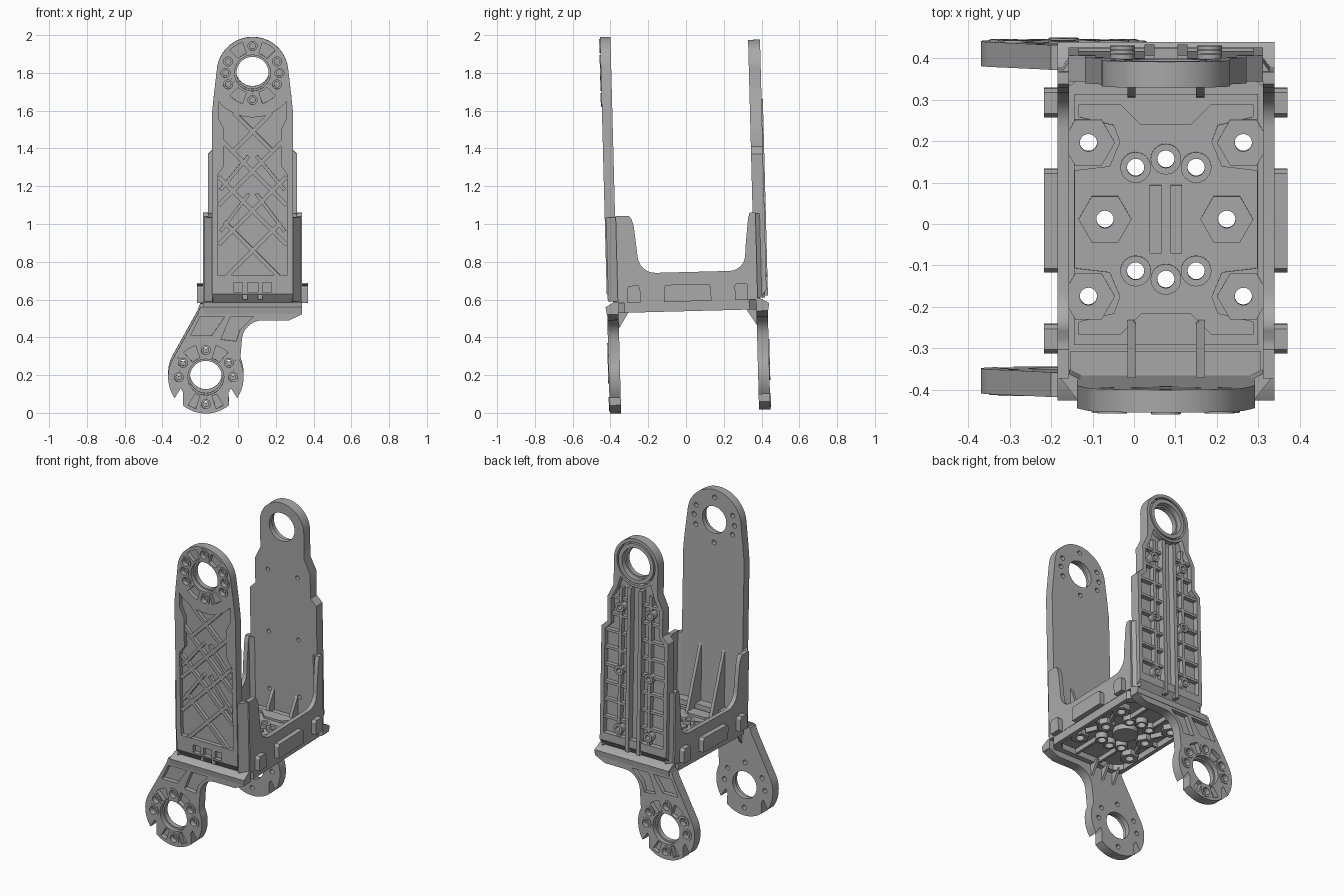
import bpy, bmesh
from math import sin, cos, radians

if "Cube" in bpy.data.objects:
    bpy.data.objects.remove(bpy.data.objects["Cube"])

grey = bpy.data.materials.new("matte grey plastic")
grey.use_nodes = True
COLOUR = (0.4, 0.4, 0.4, 1)
grey.diffuse_color = COLOUR
grey.node_tree.nodes["Principled BSDF"].inputs["Base Color"].default_value = COLOUR

C = 0.077       # x of the frame's mirror line
TILT = 0.026    # slight backward lean of the whole frame
HEAD = (C, 1.82)
FOOT = (-0.17, 0.21)
parts = []


# 2D loop helpers
def arc(c, r, a0, a1, n=24):
    return [(c[0] + r * cos(radians(a0 + (a1 - a0) * i / n)),
             c[1] + r * sin(radians(a0 + (a1 - a0) * i / n))) for i in range(n + 1)]


def circle(c, r, n=32):
    return arc(c, r, 0, 360, n)[:-1]


def polar(c, r, a):
    return (c[0] + r * cos(radians(a)), c[1] + r * sin(radians(a)))


def rect(x0, y0, x1, y1):
    return [(x0, y0), (x1, y0), (x1, y1), (x0, y1)]


def flip(loop):
    return [(2 * C - x, y) for x, y in reversed(loop)]


def sym(half):
    """Close a right-hand half outline, given as offsets from the mirror line."""
    right = [(C + x, y) for x, y in half]
    return right + flip(right)


def sector(c, r0, r1, a0, a1):
    return arc(c, r0, a0, a1, 6) + arc(c, r1, a1, a0, 6)


def bar(p, q, w):
    dx, dy = q[0] - p[0], q[1] - p[1]
    k = w / 2 / (dx * dx + dy * dy) ** 0.5
    ox, oy = -dy * k, dx * k
    return [(p[0] + ox, p[1] + oy), (q[0] + ox, q[1] + oy),
            (q[0] - ox, q[1] - oy), (p[0] - ox, p[1] - oy)]


def part(name, layers):
    """Build one object from extruded sheets: (axis, low, high, loops), inner loops are holes."""
    bm = bmesh.new()
    for axis, lo, hi, loops in layers:
        cu = bpy.data.curves.new("sheet", "CURVE")
        cu.dimensions, cu.fill_mode, cu.extrude = "2D", "BOTH", abs(hi - lo) / 2
        for loop in loops:
            s = cu.splines.new("POLY")
            s.points.add(len(loop) - 1)
            for p, (u, v) in zip(s.points, loop):
                p.co = (u, v, 0, 1)
            s.use_cyclic_u = True
        tmp = bpy.data.objects.new("sheet", cu)
        me = bpy.data.meshes.new_from_object(tmp)
        for v in me.vertices:
            a, b, w = v.co.x, v.co.y, v.co.z + (lo + hi) / 2
            v.co = {"x": (w, a, b), "y": (a, w, b), "z": (a, b, w)}[axis]
        bm.from_mesh(me)
        bpy.data.objects.remove(tmp)
        bpy.data.curves.remove(cu)
        bpy.data.meshes.remove(me)
    bmesh.ops.remove_doubles(bm, verts=bm.verts, dist=0.00005)
    bmesh.ops.recalc_face_normals(bm, faces=bm.faces)
    for v in bm.verts:
        x, y, z = v.co
        v.co = (x, y - TILT * z, z + TILT * y - 0.01)
    me = bpy.data.meshes.new(name)
    bm.to_mesh(me)
    bm.free()
    me.materials.append(grey)
    ob = bpy.data.objects.new(name, me)
    bpy.context.scene.collection.objects.link(ob)
    parts.append(ob)


# Front plate: smooth inside, framed cross lattice outside
bolts = [polar(HEAD, 0.143, a) for a in (90, 270, 25, 155, 0, 180, -25, 205)]
pockets = [sector(HEAD, 0.108, 0.17, a, b) for a, b in ((45, 72), (108, 135), (225, 252), (288, 315))]
outline = sym([(0.215, 0.65), (0.215, 1.6), (0.205, 1.7)] + [(x - C, z) for x, z in arc(HEAD, 0.19, 10, 88)])
panel = sym([(0.185, 0.75), (0.185, 1.28), (0.15, 1.33), (0.15, 1.52), (0.18, 1.58), (0.18, 1.67)]
            + [(x - C, z) for x, z in arc(HEAD, 0.235, -45, -88, 8)])
window = rect(C - 0.1, 0.66, C + 0.1, 0.71)
front = [("y", -0.378, -0.348, [outline, circle(HEAD, 0.085)] + [circle(b, 0.015, 12) for b in bolts]),
         ("y", -0.403, -0.378, [outline, panel, window, circle(HEAD, 0.095)] + pockets
          + [circle(b, 0.026, 16) for b in bolts])]
front += [("y", -0.408, -0.375, [circle(b, 0.036, 20), circle(b, 0.024, 20)]) for b in bolts]
for z, r in ((0.88, 0.15), (1.09, 0.18), (1.3, 0.18), (1.51, 0.1)):
    for s in (-1, 1):
        front.append(("y", -0.4, -0.375, [bar((C - r, z - s * r), (C + r, z + s * r), 0.022)]))
for s in (-1, 1):
    front += [("y", -0.4, -0.375, [bar((C + s * 0.17, 1.2), (C + s * 0.02, 1.38), 0.018)]),
              ("y", -0.4, -0.375, [bar((C + s * 0.17, 0.98), (C + s * 0.02, 1.18), 0.018)]),
              ("y", -0.4, -0.37, [rect(C + s * 0.04 - 0.012, 0.62, C + s * 0.04 + 0.012, 0.72)])]
front.append(("x", C - 0.215, C + 0.215, [[(-0.403, 0.65), (-0.348, 0.65), (-0.348, 0.6), (-0.365, 0.6)]]))
part("front_plate", front)

# Back plate: stepped outline, ribbed outside
def stepped(d, bottom):
    half = [(0.235 - d, bottom), (0.235 - d, 1.37 - d / 2), (0.195 - d, 1.41 - d / 2), (0.195 - d, 1.57 - d / 2),
            (0.155 - d, 1.65 - d / 2)]
    return half


back_outline = sym(stepped(0, 0.65) + [(x - C, z) for x, z in arc(HEAD, 0.155, 0, 88)])
back_panel = sym(stepped(0.025, 0.7) + [(x - C, z) for x, z in arc(HEAD, 0.15, -45, -88, 8)])
screws = [(C + s * 0.105, z) for s in (-1, 1) for z in (0.75, 1.12, 1.52)]
back = [("y", 0.38, 0.41, [back_outline, circle(HEAD, 0.09)] + [circle(p, 0.013, 12) for p in screws]),
        ("y", 0.41, 0.443, [back_outline, back_panel, circle(HEAD, 0.135), circle(HEAD, 0.125), circle(HEAD, 0.1)])]
back += [("y", 0.405, 0.45, [circle(p, 0.03, 16), circle(p, 0.015, 16)]) for p in screws]
for s in (-1, 1):
    back.append(("y", 0.405, 0.45, [rect(C + s * 0.04 - 0.012, 0.62, C + s * 0.04 + 0.012, 1.66)]))
    for z0, z1 in ((0.68, 0.73), (0.77, 1.1), (1.14, 1.5), (1.54, 1.64)):
        back.append(("y", 0.405, 0.44, [rect(C + s * 0.105 - 0.01, z0, C + s * 0.105 + 0.01, z1)]))
    for i in range(8):
        z = 0.8 + i * 0.11
        end = C + s * (0.22 if z < 1.36 else 0.18)
        back.append(("y", 0.405, 0.438, [bar((C + s * 0.04, z), (end, z), 0.016)]))
back.append(("x", C - 0.235, C + 0.235, [[(0.443, 0.65), (0.38, 0.65), (0.38, 0.6), (0.4, 0.6)]]))
part("back_plate", back)

# Side walls with a wide U opening, edge clips and chamfered corners
wall = ([(-0.345, 0.6), (0.395, 0.6), (0.395, 1.06), (0.365, 1.06), (0.355, 1.03), (0.34, 0.9)]
        + arc((0.25, 0.84), 0.085, 0, -90, 8) + arc((-0.14, 0.85), 0.095, 270, 180, 8)
        + [(-0.25, 1.0), (-0.26, 1.04), (-0.275, 1.06), (-0.345, 1.06)])
corners = [[(-0.185, -0.335), (-0.155, -0.335), (-0.125, -0.35), (-0.136, -0.398)],
           [(-0.185, 0.38), (-0.155, 0.36), (-0.13, 0.38), (-0.145, 0.435)]]
for name, x0, x1, side in (("right_wall", -0.185, -0.157, -1), ("left_wall", 0.311, 0.339, 1)):
    layers = [("x", x0, x1, [wall])]
    for c in corners:
        layers.append(("z", 0.61, 1.055, [c if side < 0 else flip(c)]))
    part(name, layers)
    a, b = (-0.217, -0.17) if side < 0 else (0.324, 0.37)
    part(name.replace("wall", "clips"),
         [("x", a, b, [[(y0, 0.6), (y1, 0.6), (y1, 0.675), (y1 - 0.01, 0.69), (y0 + 0.01, 0.69), (y0, 0.675)]])
          for y0, y1 in ((-0.295, -0.225), (-0.1, 0.15), (0.275, 0.345))])

# Floor with hexagonal bosses and a raised maze of pads
outer_holes = [(C + s * 0.187, y) for s in (-1, 1) for y in (0.213, -0.158)] + [(C - 0.147, 0.028), (C + 0.147, 0.028)]
inner_holes = [(C + dx, 0.028 + s * (0.145 if dx == 0 else 0.125)) for s in (-1, 1) for dx in (-0.073, 0, 0.073)]
holes = [circle(p, 0.021, 20) for p in outer_holes + inner_holes]
base = sym([(0.21, -0.36), (0.26, -0.31), (0.26, 0.35), (0.21, 0.4)])
maze = sym([(0.06, -0.2), (0.11, -0.25), (0.21, -0.25), (0.21, -0.22), (0.125, -0.2), (0.11, -0.16), (0.135, -0.1),
            (0.22, -0.09), (0.22, 0.145), (0.135, 0.155), (0.11, 0.215), (0.125, 0.255), (0.21, 0.275),
            (0.21, 0.305), (0.11, 0.305), (0.06, 0.255)])
floor = [("z", 0.585, 0.622, [base] + holes),
         ("z", 0.622, 0.636, [sym([(0.222, -0.275), (0.222, 0.33)]), maze] + [circle(p, 0.03, 20) for p in outer_holes[:4]])]
floor += [("z", 0.62, 0.645, [circle(p, 0.064, 6), circle(p, 0.021, 20)]) for p in outer_holes]
floor += [("z", 0.62, 0.64, [circle(p, 0.037, 24), circle(p, 0.021, 20)]) for p in inner_holes]
floor += [("z", 0.62, 0.636, [rect(C + s * 0.025 - 0.014, -0.055, C + s * 0.025 + 0.014, 0.11)]) for s in (-1, 1)]
floor += [("z", 0.61, 0.66, [rect(C - 0.23, -0.35, C + 0.23, -0.29)])]
for s in (-1, 1):
    x = C + s * 0.083
    floor += [("x", x - 0.01, x + 0.01, [[(-0.35, 0.62), (-0.215, 0.62), (-0.235, 0.68), (-0.345, 1.02)]]),
              ("x", x - 0.01, x + 0.01, [[(0.385, 0.62), (0.32, 0.62), (0.325, 0.66), (0.385, 0.76)]])]
part("floor", floor)

# Underside bracket: rim, bosses, hub and ribs
under = [("z", 0.548, 0.6, [base, sym([(0.19, -0.31), (0.235, -0.27), (0.235, 0.31), (0.19, 0.35)])]),
         ("z", 0.552, 0.59, [circle((C, 0.028), 0.075)])]
under += [("z", 0.55, 0.59, [circle(p, 0.055, 6), circle(p, 0.025, 20)]) for p in outer_holes]
under += [("z", 0.55, 0.59, [circle(p, 0.037, 24), circle(p, 0.025, 20)]) for p in inner_holes]
for s in (-1, 1):
    for p, q in (((0.083, -0.33), (0.083, -0.13)), ((0.083, 0.18), (0.083, 0.37)), ((0.19, -0.1), (0.15, -0.02)),
                 ((0.19, 0.16), (0.15, 0.08)), ((0.2, 0.028), (0.25, 0.028)), ((0.22, 0.213), (0.25, 0.213)),
                 ((0.22, -0.158), (0.25, -0.158))):
        under.append(("z", 0.555, 0.59, [bar((C + s * p[0], p[1]), (C + s * q[0], q[1]), 0.016)]))
part("underside_bracket", under)

# Offset legs with a bored, slotted foot
foot_bolts = [polar(FOOT, 0.143, a) for a in (90, 32, 148, 0, 180, 270)]
leg_outline = ([(0.335, 0.58), (-0.2, 0.58), (-0.215, 0.54)] + arc(FOOT, 0.2, 155, 214, 8) + arc(FOOT, 0.145, 204, 214, 3)
               + arc(FOOT, 0.193, 231, 309, 12) + arc(FOOT, 0.145, 326, 336, 3) + arc(FOOT, 0.2, 326, 385, 8)
               + arc((0.13, 0.4), 0.11, 180, 90, 8) + [(0.27, 0.51), (0.335, 0.54)])
leg_pockets = [[(-0.2, 0.53), (-0.07, 0.53), (-0.14, 0.43), (-0.25, 0.43)],
               [(-0.04, 0.53), (0.08, 0.53), (0.01, 0.46), (-0.01, 0.4), (-0.09, 0.41)]]
leg_pockets += [sector(FOOT, 0.105, 0.175, a, b) for a, b in ((48, 72), (108, 132), (238, 252), (288, 302))]
for name, inner, d in (("front_leg", -0.343, -1), ("back_leg", 0.387, 1)):
    y1, y2 = inner + d * 0.032, inner + d * 0.06
    leg = [("y", inner, y1, [leg_outline, circle(FOOT, 0.085)] + [circle(b, 0.015, 12) for b in foot_bolts]),
           ("y", y1, y2, [leg_outline, circle(FOOT, 0.095)] + leg_pockets + [circle(b, 0.026, 16) for b in foot_bolts])]
    leg += [("y", y1, y2 + d * 0.004, [circle(b, 0.037, 20), circle(b, 0.024, 20)]) for b in foot_bolts]
    leg.append(("x", -0.185, 0.339, [[(inner, 0.607), (inner + d * 0.02, 0.607), (y2 + d * 0.008, 0.58),
                                     (y2 + d * 0.003, 0.545), (inner, 0.545)]]))
    for x in (-0.14, -0.06, 0.02):
        leg.append(("x", x - 0.008, x + 0.008, [[(inner + d * 0.01, 0.56), (inner - d * 0.06, 0.56), (inner + d * 0.01, 0.45)]]))
    part(name, leg)

# Smooth bores, keep edges crisp
bpy.ops.object.select_all(action="DESELECT")
for ob in parts:
    ob.select_set(True)
bpy.context.view_layer.objects.active = parts[0]
bpy.ops.object.shade_smooth_by_angle(angle=radians(30))
